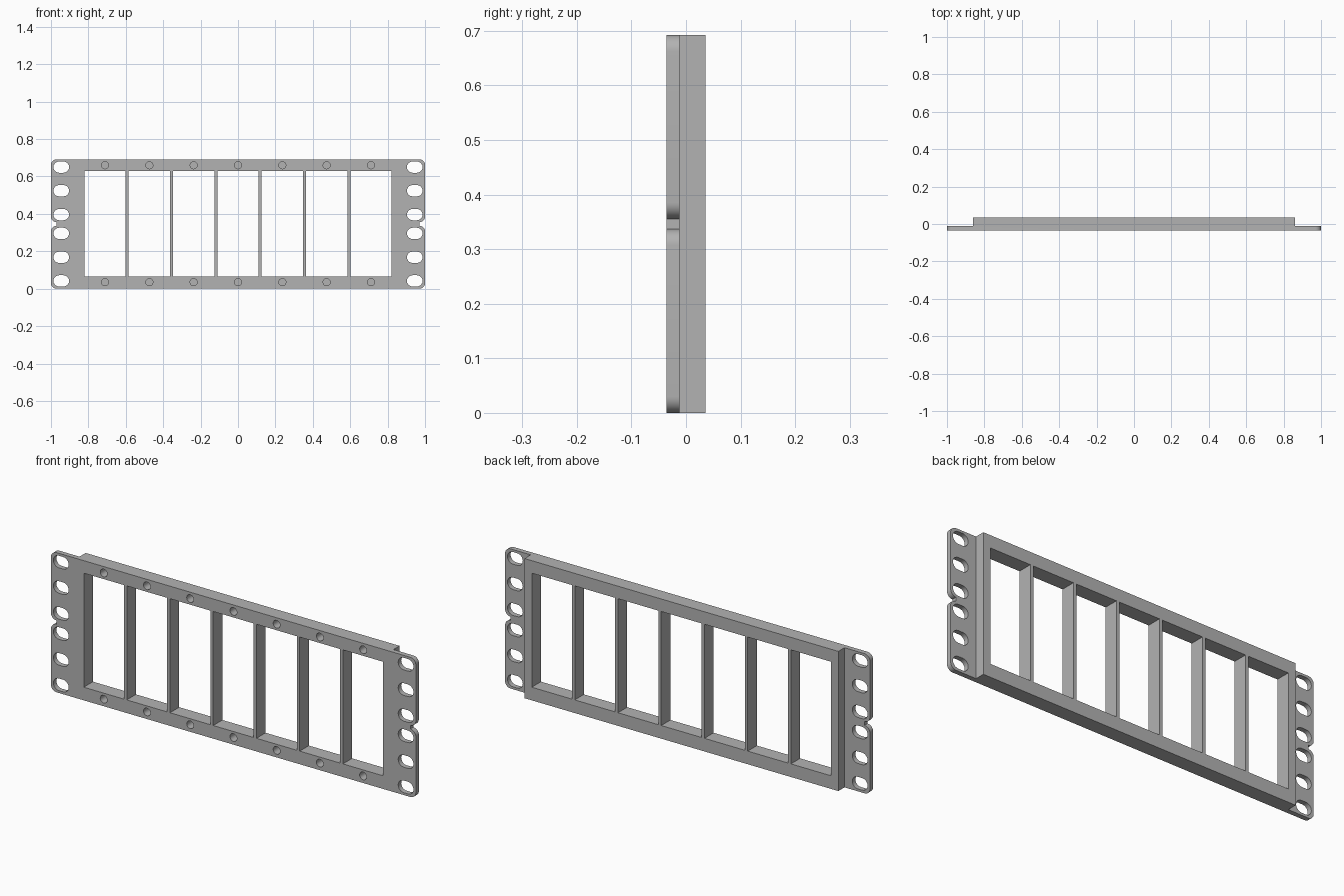
import bpy
import bmesh
from math import cos, sin, pi

if "Cube" in bpy.data.objects:
    bpy.data.objects.remove(bpy.data.objects["Cube"])

H, FRONT, BACK, STEP = 0.692, -0.036, 0.036, -0.012
MID = H / 2
PITCH = 0.237
R = 0.03

grey = bpy.data.materials.new("grey_plastic")
grey.use_nodes = True
grey.diffuse_color = (0.45, 0.45, 0.45, 1)
grey.node_tree.nodes["Principled BSDF"].inputs["Base Color"].default_value = (0.45, 0.45, 0.45, 1)


def arc(cx, cz, r, start, end, n=10):
    return [(cx + r * cos(start + (end - start) * i / n),
             cz + r * sin(start + (end - start) * i / n)) for i in range(n + 1)]


def box(x0, x1, z0, z1):
    return [(x0, z0), (x1, z0), (x1, z1), (x0, z1)]


def prisms(name, outlines, y0, y1):
    """Extrude front-view outlines from y0 back to y1 as one object."""
    bm = bmesh.new()
    for pts in outlines:
        face = bm.faces.new([bm.verts.new((x, y0, z)) for x, z in pts])
        new = bmesh.ops.extrude_face_region(bm, geom=[face], use_keep_orig=True)["geom"]
        bmesh.ops.translate(bm, vec=(0, y1 - y0, 0),
                            verts=[v for v in new if isinstance(v, bmesh.types.BMVert)])
    bmesh.ops.recalc_face_normals(bm, faces=bm.faces)
    mesh = bpy.data.meshes.new(name)
    bm.to_mesh(mesh)
    bm.free()
    mesh.materials.append(grey)
    obj = bpy.data.objects.new(name, mesh)
    bpy.context.collection.objects.link(obj)
    return obj


def combine(target, other, operation):
    mod = target.modifiers.new(operation, "BOOLEAN")
    mod.operation, mod.object, mod.solver = operation, other, "EXACT"
    bpy.context.view_layer.objects.active = target
    bpy.ops.object.modifier_apply(modifier=mod.name)
    bpy.data.objects.remove(other)


# Front plate: rounded corners and a flared notch halfway up each end
gap = 0.0095
right = (arc(1 - R, R, R, -pi / 2, 0) + arc(1 - R, MID - gap - R, R, 0, pi / 2)
         + arc(1 - R, MID + gap + R, R, -pi / 2, 0) + arc(1 - R, H - R, R, 0, pi / 2))
left = [(-x, z) for x, z in reversed(right)]
panel = prisms("rack_panel", [right + left], FRONT, STEP)

# Deep frame behind the plate
combine(panel, prisms("rear_frame", [box(-0.86, 0.86, 0, H)], STEP, BACK), "UNION")

# Large opening
combine(panel, prisms("opening", [box(-0.82, 0.82, 0.065, 0.63)], -0.1, 0.1), "DIFFERENCE")

# Mounting slots in both ears
slots = []
for side in (-1, 1):
    for dz in (-0.304, -0.178, -0.05, 0.05, 0.178, 0.304):
        cx, cz, r = side * 0.945, MID + dz, 0.03
        slots.append(arc(cx + 0.012, cz, r, -pi / 2, pi / 2)
                     + arc(cx - 0.012, cz, r, pi / 2, 3 * pi / 2))
combine(panel, prisms("slots", slots, -0.1, 0.1), "DIFFERENCE")

# Blind screw holes along the top and bottom rails
holes = [arc(i * PITCH, z, 0.019, 0, 2 * pi, 24)[:-1]
         for i in range(-3, 4) for z in (0.035, 0.66)]
combine(panel, prisms("screw_holes", holes, -0.1, 0.02), "DIFFERENCE")

# Upright dividers between the bays
bars = [box(x - 0.008, x + 0.008, 0.065, 0.63)
        for x in ((i + 0.5) * PITCH for i in range(-3, 3))]
dividers = prisms("dividers", bars, FRONT, BACK)

# Smooth the rounded edges only
bpy.ops.object.select_all(action="DESELECT")
panel.select_set(True)
bpy.context.view_layer.objects.active = panel
bpy.ops.object.shade_smooth_by_angle(angle=pi / 6)
